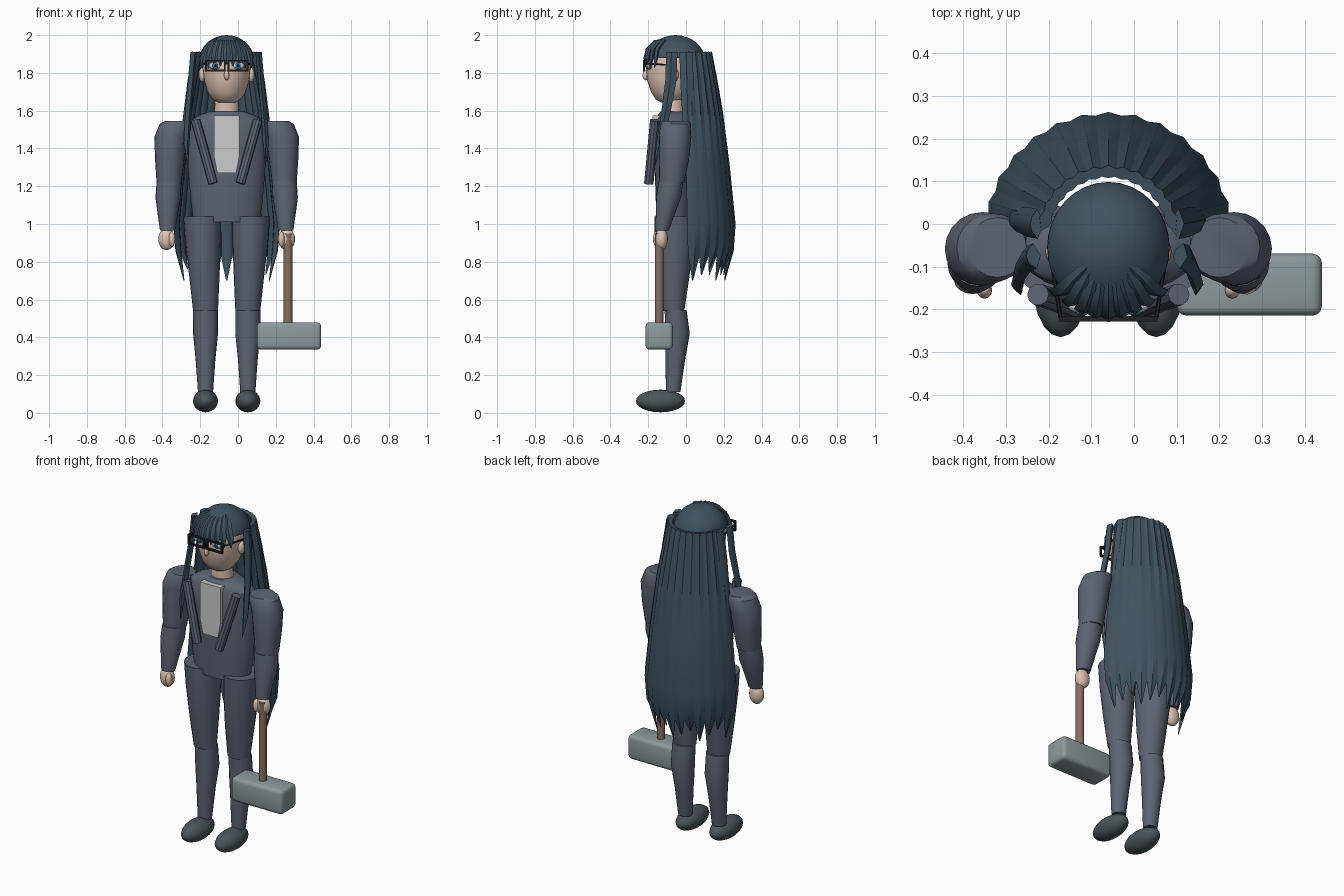
import bpy, bmesh, math
from mathutils import Vector, Matrix

if "Cube" in bpy.data.objects:
    bpy.data.objects.remove(bpy.data.objects["Cube"])

MID = -0.06  # mirror plane of the figure


def mat(name, r, g, b):
    m = bpy.data.materials.new(name)
    m.diffuse_color = (r, g, b, 1)
    m.use_nodes = True
    m.node_tree.nodes["Principled BSDF"].inputs["Base Color"].default_value = m.diffuse_color
    return m


SUIT = mat("suit", .11, .125, .17)
HAIR = mat("hair", .05, .085, .115)
SKIN = mat("skin", .72, .54, .45)
WHITE = mat("white", .75, .78, .78)
BLACK = mat("black", .015, .015, .02)
BLUE = mat("blue", .04, .22, .36)
WOOD = mat("wood", .24, .16, .12)
METAL = mat("metal", .27, .32, .33)
SHOE = mat("shoe", .07, .09, .10)


def finish(bm, name, material, angle=35):
    bmesh.ops.recalc_face_normals(bm, faces=bm.faces)
    me = bpy.data.meshes.new(name)
    bm.to_mesh(me)
    bm.free()
    ob = bpy.data.objects.new(name, me)
    bpy.context.collection.objects.link(ob)
    me.materials.append(material)
    if angle:
        bpy.ops.object.select_all(action='DESELECT')
        bpy.context.view_layer.objects.active = ob
        ob.select_set(True)
        bpy.ops.object.shade_smooth_by_angle(angle=math.radians(angle))
    return ob


def skin_rings(rings, name, material, angle=35):
    """Bridge equal-length rings of points and cap both ends."""
    bm = bmesh.new()
    vs = [[bm.verts.new(p) for p in r] for r in rings]
    n = len(vs[0])
    for a, b in zip(vs, vs[1:]):
        for i in range(n):
            bm.faces.new((a[i], a[(i + 1) % n], b[(i + 1) % n], b[i]))
    bm.faces.new(vs[0])
    bm.faces.new(vs[-1])
    return finish(bm, name, material, angle)


def loft(name, sections, material, n=20, angle=35):
    """sections: z, centre x, centre y, radius x, radius y"""
    rings = [[(cx + rx * math.cos(2 * math.pi * i / n), cy + ry * math.sin(2 * math.pi * i / n), z)
              for i in range(n)] for z, cx, cy, rx, ry in sections]
    return skin_rings(rings, name, material, angle)


def ball(name, c, r, material, seg=20):
    bm = bmesh.new()
    bmesh.ops.create_uvsphere(bm, u_segments=seg, v_segments=12, radius=1)
    bmesh.ops.transform(bm, matrix=Matrix.Translation(c) @ Matrix.Diagonal((*r, 1)), verts=bm.verts)
    return finish(bm, name, material, 60)


def box(name, c, size, material, bevel=0):
    bm = bmesh.new()
    bmesh.ops.create_cube(bm, size=1)
    bmesh.ops.transform(bm, matrix=Matrix.Translation(c) @ Matrix.Diagonal((*size, 1)), verts=bm.verts)
    if bevel:
        bmesh.ops.bevel(bm, geom=bm.edges[:], offset=bevel, segments=3, profile=.5, affect='EDGES')
    return finish(bm, name, material)


def rod(name, a, b, r, material, n=12):
    a, b = Vector(a), Vector(b)
    q = (b - a).to_track_quat('Z', 'Y')
    ring = [q @ Vector((r * math.cos(2 * math.pi * i / n), r * math.sin(2 * math.pi * i / n), 0)) for i in range(n)]
    return skin_rings([[a + v for v in ring], [b + v for v in ring]], name, material)


def strand(name, path, widths, side, thick=.014):
    """Lens-shaped lock of hair along a path; side is its width direction."""
    side, rings = Vector(side).normalized(), []
    path = [Vector(p) for p in path]
    for i, (p, w) in enumerate(zip(path, widths)):
        t = path[min(i + 1, len(path) - 1)] - path[max(i - 1, 0)]
        out = side.cross(t).normalized()
        th = thick * min(1, w / .02)
        rings.append([p + side * w * a + out * th * b for a, b in
                      ((-1, 0), (-.5, .8), (0, 1), (.5, .8), (1, 0), (0, -.7))])
    return skin_rings(rings, name, HAIR)


# torso, neck, head
loft("torso", [(1.01, MID, -.06, .175, .095), (1.12, MID, -.06, .19, .1), (1.27, MID, -.06, .203, .105),
               (1.42, MID, -.06, .21, .107), (1.54, MID, -.06, .2, .103), (1.575, MID, -.06, .15, .09),
               (1.595, MID, -.06, .095, .075)], SUIT, 24)
loft("neck", [(1.56, MID, -.065, .066, .055), (1.69, MID, -.065, .062, .055)], SKIN)
loft("head", [(1.642, MID, -.085, .045, .045), (1.66, MID, -.085, .075, .075), (1.70, MID, -.075, .102, .11),
              (1.76, MID, -.068, .12, .138), (1.84, MID, -.063, .13, .15), (1.91, MID, -.06, .125, .14),
              (1.97, MID, -.06, .07, .08)], SKIN, 24, 50)
ball("nose", (MID, -.213, 1.787), (.014, .017, .026), SKIN, 12)

# shirt front and hem
shirt = [(-.068, 1.575), (.068, 1.575), (.068, 1.36), (.05, 1.27), (-.05, 1.27), (-.068, 1.36)]
skin_rings([[(MID + x, y, z) for x, z in shirt] for y in (-.178, -.12)], "shirt_front", WHITE)

# hammer
rod("hammer_handle", (.265, -.142, .44), (.265, -.142, .95), .023, WOOD, 16)
box("hammer_head", (.27, -.142, .407), (.34, .145, .145), METAL, .022)

for s, tag in ((-1, "left"), (1, "right")):
    def X(d):
        return MID + s * d
    # arm and hand
    loft(tag + "_upper_arm", [(1.545, X(.26), -.055, .068, .07), (1.53, X(.27), -.055, .085, .08),
                              (1.46, X(.295), -.058, .088, .086), (1.34, X(.302), -.064, .077, .08),
                              (1.22, X(.305), -.075, .066, .067)], SUIT)
    loft(tag + "_forearm", [(1.225, X(.305), -.08, .066, .066), (1.14, X(.31), -.092, .067, .066),
                            (1.05, X(.312), -.11, .053, .05), (.965, X(.313), -.127, .04, .036)], SUIT)
    ball(tag + "_hand", (X(.318), -.13, .92), (.044, .034, .058), SKIN, 16)
    ball(tag + "_thumb", (X(.29), -.155, .92), (.018, .02, .04), SKIN, 12)
    # leg and shoe
    loft(tag + "_thigh", [(1.04, X(.13), -.062, .1, .106), (.9, X(.125), -.062, .094, .102),
                          (.72, X(.118), -.065, .08, .083), (.54, X(.112), -.065, .066, .056)], SUIT)
    loft(tag + "_calf", [(.545, X(.112), -.055, .066, .058), (.42, X(.112), -.045, .066, .065),
                         (.28, X(.112), -.057, .052, .052), (.11, X(.112), -.068, .04, .038)], SUIT)
    ball(tag + "_shoe", (X(.112), -.135, .063), (.066, .13, .06), SHOE)
    # jacket lapel
    rod(tag + "_lapel", (X(.165), -.165, 1.55), (X(.072), -.197, 1.215), .026, SUIT, 10)
    # ear, eye and glasses
    ball(tag + "_ear", (X(.13), -.065, 1.79), (.018, .026, .038), SKIN, 12)
    ball(tag + "_eye", (X(.058), -.194, 1.838), (.036, .016, .02), WHITE, 16)
    ball(tag + "_iris", (X(.06), -.207, 1.838), (.015, .007, .017), BLUE, 12)
    ball(tag + "_pupil", (X(.06), -.213, 1.838), (.007, .004, .008), BLACK, 8)
    for dz in (-.026, .026):
        box(tag + "_glasses_rim", (X(.06), -.222, 1.838 + dz), (.108, .012, .01), BLACK)
    for dx in (.01, .11):
        box(tag + "_glasses_side", (X(dx), -.222, 1.838), (.01, .012, .06), BLACK)
    rod(tag + "_glasses_temple", (X(.112), -.22, 1.85), (X(.137), -.06, 1.84), .005, BLACK, 6)
    # long lock beside the face, ending on the chest side
    strand(tag + "_face_lock", [(X(.172), -.075, 1.91), (X(.185), -.08, 1.76), (X(.2), -.105, 1.6),
                                (X(.21), -.14, 1.42), (X(.205), -.165, 1.31)],
           [.03, .03, .025, .018, .002], (.15 * s, 1, 0), .02)
    strand(tag + "_ear_lock", [(X(.165), .0, 1.91), (X(.19), .005, 1.75), (X(.215), .01, 1.55),
                               (X(.235), .01, 1.38)], [.035, .035, .028, .003], (0, 1, 0), .018)
box("glasses_bridge", (MID, -.222, 1.85), (.022, .01, .009), BLACK)

# hair cap: upper half of an ellipsoid
bm = bmesh.new()
bmesh.ops.create_uvsphere(bm, u_segments=32, v_segments=16, radius=1)
bmesh.ops.bisect_plane(bm, geom=bm.verts[:] + bm.edges[:] + bm.faces[:], plane_co=(0, 0, .1),
                       plane_no=(0, 0, -1), clear_outer=True)
bmesh.ops.transform(bm, matrix=Matrix.Translation((MID, -.055, 1.865)) @ Matrix.Diagonal((.145, .155, .135, 1)),
                    verts=bm.verts)
finish(bm, "hair_cap", HAIR, 60)

# long back hair: a fan of locks
N = 13
for i in range(N):
    a = math.radians(16 + 148 * i / (N - 1))
    tip = .70 + .06 * (i % 3) / 2
    prof = ((1.91, .155), (1.78, .18), (1.6, .212), (1.3, .25), (1.0, .28), (.86, .27), (tip, .235))
    strand("back_lock", [(MID + r * math.cos(a), -.03 + r * math.sin(a), z) for z, r in prof],
           [.03, .034, .037, .04, .042, .036, .003], (-math.sin(a), math.cos(a), 0), .018)

# fringe locks fanned over the forehead
for i in range(9):
    u = (i - 4) / 4
    c = 1 - .25 * u * u
    path = [(MID + .05 * u, -.1, 1.98), (MID + .08 * u, -.155 * c - .01, 1.965), (MID + .105 * u, -.2 * c - .005, 1.925),
            (MID + .122 * u, -.215 * c, 1.88), (MID + .13 * u, -.222 * c, 1.855 - .03 * abs(u) - .01 * (i % 2))]
    strand("fringe_lock", path, [.012, .019, .022, .02, .003], (1, .35 * u, 0), .013)
